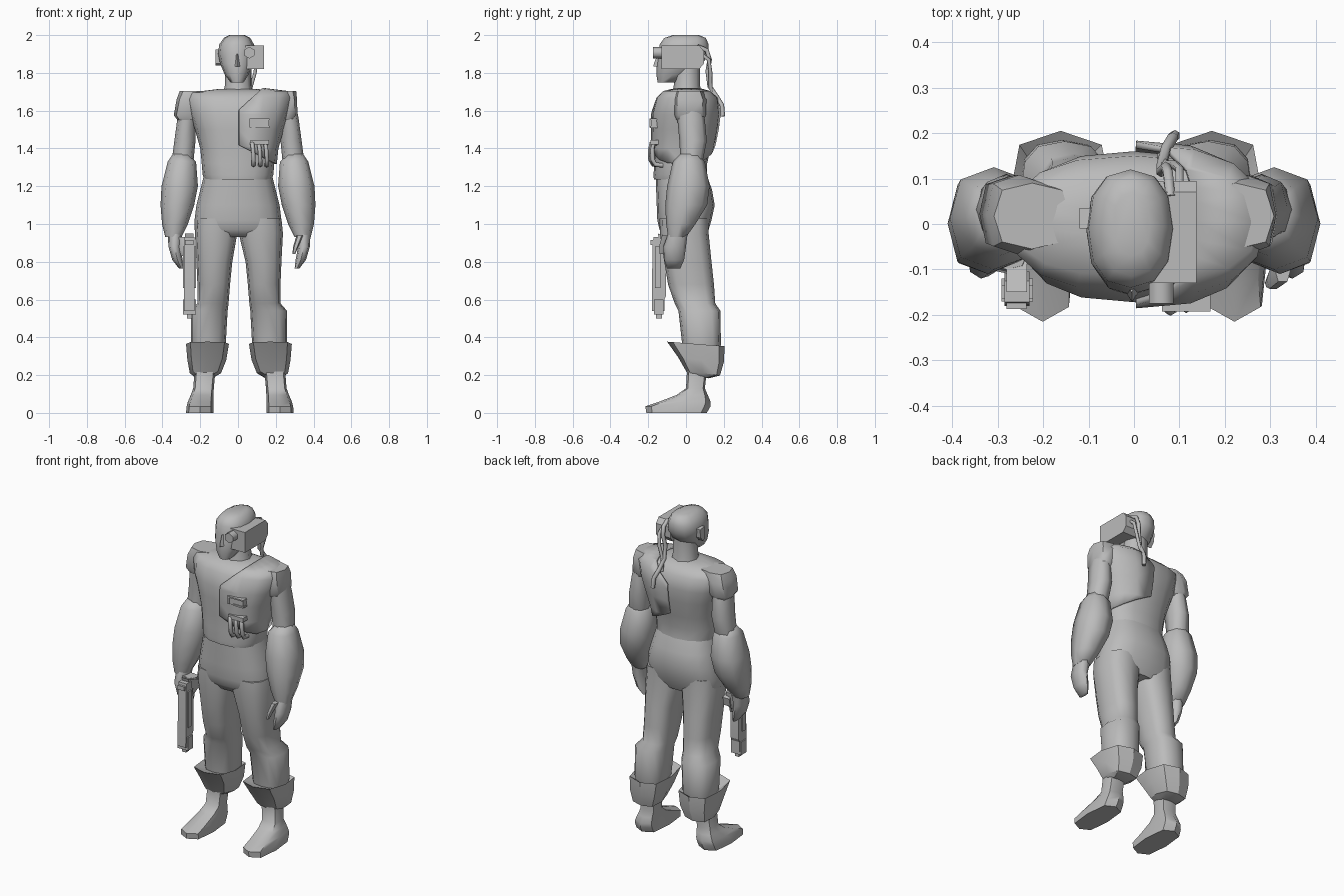
import bpy, bmesh, math
from mathutils import Vector

grey = bpy.data.materials.new("plain grey")
grey.diffuse_color = (0.5, 0.5, 0.5, 1)


def finish(name, bm, angle=60):
    bmesh.ops.recalc_face_normals(bm, faces=bm.faces)
    me = bpy.data.meshes.new(name)
    bm.to_mesh(me)
    bm.free()
    me.materials.append(grey)
    me.shade_smooth()
    me.set_sharp_from_angle(angle=math.radians(angle))
    ob = bpy.data.objects.new(name, me)
    bpy.context.collection.objects.link(ob)
    return ob


def loft_bm(rings, n=8, e=0.8, s=1, dx=0.0, tilt=0.0, cap=True):
    """Stack of rounded rings (z, x0, x1, y0, y1); s mirrors in x, tilt lifts the front."""
    bm = bmesh.new()
    loops = []
    for z, x0, x1, y0, y1 in rings:
        loop = []
        for i in range(n):
            a = 2 * math.pi * i / n
            c, d = math.cos(a), math.sin(a)
            u = math.copysign(abs(c) ** e, c) if abs(c) > 1e-6 else 0
            v = math.copysign(abs(d) ** e, d) if abs(d) > 1e-6 else 0
            loop.append(bm.verts.new((s * ((x0 + x1) / 2 + u * (x1 - x0) / 2 + dx),
                                      (y0 + y1) / 2 + v * (y1 - y0) / 2, z - v * tilt)))
        loops.append(loop)
    for p, q in zip(loops, loops[1:]):
        for i in range(n):
            j = (i + 1) % n
            bm.faces.new((p[i], p[j], q[j], q[i]))
    if cap:
        bm.faces.new(loops[0])
        bm.faces.new(loops[-1])
    return bm


def loft(name, rings, angle=60, **kw):
    return finish(name, loft_bm(rings, **kw), angle)


def prism(name, pts, x0, x1):
    """Side outline (y, z) extruded along x."""
    bm = bmesh.new()
    a = [bm.verts.new((x0, y, z)) for y, z in pts]
    b = [bm.verts.new((x1, y, z)) for y, z in pts]
    bm.faces.new(a)
    bm.faces.new(b)
    for i in range(len(pts)):
        j = (i + 1) % len(pts)
        bm.faces.new((a[i], a[j], b[j], b[i]))
    return finish(name, bm, 20)


def box(name, x0, x1, y0, y1, z0, z1):
    return prism(name, [(y0, z0), (y1, z0), (y1, z1), (y0, z1)], x0, x1)


def tube(name, pts, r):
    """Six-sided tube along a path."""
    bm = bmesh.new()
    pts = [Vector(p) for p in pts]
    loops = []
    for i, p in enumerate(pts):
        t = (pts[min(i + 1, len(pts) - 1)] - pts[max(i - 1, 0)]).normalized()
        u = t.cross(Vector((1, 0.01, 0))).normalized()
        v = t.cross(u)
        loops.append([bm.verts.new(p + r * (u * math.cos(k * math.pi / 3) + v * math.sin(k * math.pi / 3)))
                      for k in range(6)])
    for p, q in zip(loops, loops[1:]):
        for i in range(6):
            bm.faces.new((p[i], p[(i + 1) % 6], q[(i + 1) % 6], q[i]))
    bm.faces.new(loops[0])
    bm.faces.new(loops[-1])
    return finish(name, bm, 65)


# Torso: trousers top and jacket
loft("trouser_hips", [(0.93, -.215, .215, -.11, .10), (0.97, -.23, .23, -.14, .12),
                      (1.02, -.23, .23, -.152, .135), (1.1, -.22, .22, -.155, .152),
                      (1.18, -.20, .20, -.158, .138), (1.26, -.18, .18, -.16, .11)], n=16, e=.8)
chest = [(1.235, -.178, .178, -.17, .115), (1.26, -.187, .187, -.172, .112), (1.32, -.192, .192, -.168, .112),
         (1.4, -.20, .20, -.172, .13), (1.5, -.228, .228, -.172, .15),
         (1.58, -.255, .255, -.172, .16), (1.66, -.275, .275, -.148, .15),
         (1.695, -.26, .26, -.115, .11), (1.715, -.10, .10, -.06, .07)]
loft("jacket", chest, n=16, e=.82)

# Half breastplate: swollen copy of the jacket trimmed by planes
g = .014
bm = loft_bm([(z + (.008 if z > 1.65 else 0), a - g, b + g, c - g, d + g + .01) for z, a, b, c, d in chest],
             n=16, e=.8, cap=False)
for co, no in (((0.005, 0, 0), (-1, 0, 0)), ((0, 0, 1.60), (-.12, 0, .13)), ((0, 0, 1.42), (-.10, 0, -.2))):
    bmesh.ops.bisect_plane(bm, geom=bm.verts[:] + bm.edges[:] + bm.faces[:], plane_co=co,
                           plane_no=no, clear_outer=True)
plate = finish("breastplate", bm)
sol = plate.modifiers.new("thickness", "SOLIDIFY")
sol.thickness = .014
sol.offset = -1

# Breastplate slot and hoses
box("slot_backing", .065, .165, -.185, -.15, 1.51, 1.555)
box("slot_top_rim", .062, .168, -.192, -.15, 1.55, 1.558)
box("slot_side_rim", .062, .072, -.192, -.15, 1.51, 1.555)
box("slot_bottom_rim", .10, .168, -.19, -.15, 1.508, 1.518)
box("hose_manifold", .065, .165, -.188, -.14, 1.42, 1.445)
for k, x in enumerate((.08, .115, .15)):
    y = -.184 + k * .006
    tube("chest_hose", [(x - .008, y + .04, 1.43), (x - .005, y, 1.425), (x, y - .006, 1.39),
                        (x + .003, y - .004, 1.34), (x + .003, y + .01, 1.315), (x, y + .05, 1.31)], .012)

# Neck and head
loft("neck", [(1.68, -.085, .085, -.075, .085), (1.73, -.07, .07, -.065, .075),
              (1.84, -.07, .065, -.06, .075)], e=.9)
loft("head", [(1.75, -.04, .03, -.15, -.05), (1.79, -.07, .055, -.157, .02),
              (1.85, -.095, .08, -.155, .09), (1.90, -.105, .09, -.145, .118),
              (1.95, -.10, .085, -.14, .12), (1.985, -.075, .065, -.115, .105),
              (2.0, -.045, .035, -.07, .07)], n=12, e=.85)
loft("nose", [(1.835, -.018, .01, -.172, -.13), (1.85, -.016, .008, -.17, -.13),
              (1.90, -.012, .002, -.15, -.13)], n=4, e=1)
prism("ear", [(-.01, 1.925), (.035, 1.92), (.03, 1.87), (.005, 1.84), (-.01, 1.85)], -.12, -.09)

# Eyepiece box, lens and cables
prism("eyepiece_box", [(-.13, 1.82), (.07, 1.82), (.095, 1.85), (.095, 1.915), (.07, 1.945), (-.13, 1.945)],
      .04, .138)
tube("eyepiece_lens", [(.06, -.175, 1.907), (.06, -.11, 1.907)], .031)
tube("long_cable", [(.08, .06, 1.94), (.075, .11, 1.92), (.07, .125, 1.87), (.06, .115, 1.81), (.06, .125, 1.73),
                    (.07, .165, 1.67), (.085, .19, 1.63), (.09, .195, 1.57)], .012)
tube("short_cable", [(.10, .08, 1.90), (.10, .12, 1.87), (.09, .13, 1.80), (.07, .13, 1.73),
                     (.06, .15, 1.66)], .010)

for s, side in ((-1, "right"), (1, "left")):
    # Arms
    w = 0 if s < 0 else -.025
    loft(side + "_shoulder_cap", [(1.55, .22, .32 + w, -.05, .09), (1.575, .21, .34 + w, -.06, .105),
                                  (1.66, .18, .325 + w / 2, -.068, .108),
                                  (1.705, .14, .308, -.055, .09)], s=s, e=.7, angle=50)
    loft(side + "_upper_arm", [(1.68, .20, .30, -.045, .08), (1.55, .225, .322, -.045, .10),
                               (1.44, .225, .337, -.035, .11), (1.34, .235, .35, -.03, .09),
                               (1.30, .24, .35, -.03, .08)], s=s)
    loft(side + "_forearm", [(1.37, .26, .345, -.03, .07), (1.33, .222, .372, -.07, .10),
                             (1.2, .212, .405, -.10, .125), (1.1, .232, .41, -.11, .112),
                             (1.0, .265, .402, -.105, .05), (.93, .30, .385, -.095, 0)], s=s, e=.8)
    loft(side + "_hand", [(.96, .305, .385, -.09, .01), (.88, .318, .38, -.12, 0),
                          (.81, .305, .36, -.115, -.01), (.765, .30, .325, -.10, -.03)], s=s,
         dx=-.012 if s < 0 else 0)
    if s > 0:
        loft("left_thumb", [(.94, .31, .345, -.13, -.07), (.88, .292, .32, -.145, -.10),
                            (.84, .288, .302, -.14, -.12)], n=6)
    # Legs
    dx = .01 if s > 0 else 0
    loft(side + "_trouser_leg", [(1.03, .003 - dx, .22, -.14, .12), (.95, .004 - dx, .228, -.138, .12),
                                 (.80, .03, .22, -.115, .135), (.68, .042, .215, -.095, .148),
                                 (.58, .05, .215, -.06, .155), (.54, .055, .25, -.04, .182),
                                 (.36, .065, .25, -.02, .185), (.30, .08, .24, -.01, .17)],
         s=s, dx=dx, n=12, e=.75)
    loft(side + "_boot_cuff", [(.33, .10, .24, 0, .15), (.365, .048, .275, -.10, .205),
                               (.28, .062, .268, -.04, .20), (.21, .09, .255, 0, .18),
                               (.195, .12, .235, .01, .12)], s=s, dx=dx, e=.65, tilt=.012, angle=30)
    loft(side + "_boot", [(0, .13, .275, -.21, .11), (.035, .13, .272, -.215, .13),
                          (.06, .13, .265, -.14, .13), (.095, .13, .25, -.05, .115),
                          (.13, .128, .237, 0, .10), (.22, .12, .23, .005, .11)],
         s=s, dx=dx * 2, e=.6, angle=50)

# Pistol held pointing down in the right hand
prism("pistol_body", [(-.18, .54), (-.115, .54), (-.115, .60), (-.105, .62), (-.105, .82), (-.125, .93),
                      (-.172, .93), (-.178, .88)], -.285, -.23)
box("pistol_muzzle", -.27, -.243, -.16, -.128, .50, .55)
box("pistol_foresight", -.292, -.222, -.17, -.12, .52, .60)
box("pistol_side_rail", -.292, -.222, -.165, -.135, .66, .88)
box("pistol_rear_sight", -.28, -.236, -.187, -.16, .89, .915)
prism("pistol_grip", [(-.15, .95), (-.02, .90), (-.03, .85), (-.13, .88)], -.28, -.235)
tube("trigger_guard", [(-.258, -.11, .80), (-.258, -.07, .80), (-.258, -.06, .86)], .007)
loft("gripping_fingers", [(.83, -.31, -.245, -.10, -.05), (.86, -.325, -.228, -.11, -.035),
                          (.93, -.325, -.235, -.10, -.03)], n=8)
